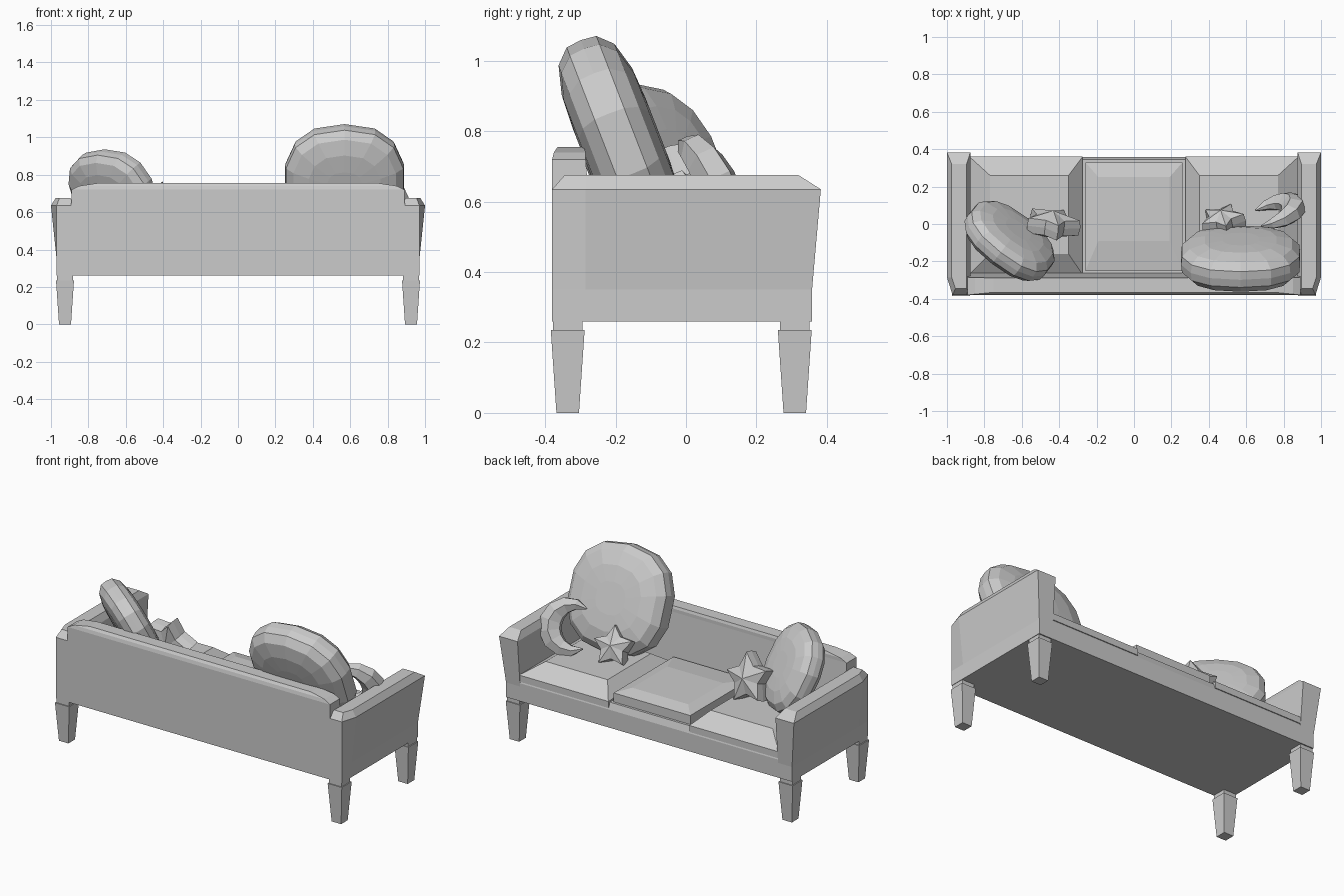
import bpy, bmesh
from math import sin, cos, pi, tau
from mathutils import Vector, Matrix

cube = bpy.data.objects.get("Cube")
if cube:
    bpy.data.objects.remove(cube)

GREY = (0.6, 0.6, 0.6, 1)
fabric = bpy.data.materials.new("grey_fabric")
fabric.use_nodes = True
fabric.diffuse_color = GREY
fabric.node_tree.nodes["Principled BSDF"].inputs["Base Color"].default_value = GREY


def loft(name, rings, matrix=Matrix(), closed=False):
    """Skin a stack of equal-length point rings; cap the ends or join them."""
    bm = bmesh.new()
    loops = [[bm.verts.new(matrix @ Vector(p)) for p in r] for r in rings]
    n = len(loops[0])
    for a, b in zip(loops, loops[1:]):
        for i in range(n):
            j = (i + 1) % n
            bm.faces.new((a[i], a[j], b[j], b[i]))
    bm.faces.new(loops[0])
    bm.faces.new(loops[-1])
    bmesh.ops.remove_doubles(bm, verts=bm.verts, dist=0.0005)
    bmesh.ops.recalc_face_normals(bm, faces=bm.faces)
    mesh = bpy.data.meshes.new(name)
    bm.to_mesh(mesh)
    bm.free()
    mesh.materials.append(fabric)
    obj = bpy.data.objects.new(name, mesh)
    bpy.context.collection.objects.link(obj)
    return obj


def rect(x0, x1, y0, y1, z):
    return [(x0, y0, z), (x1, y0, z), (x1, y1, z), (x0, y1, z)]


def facing(loc, normal, roll=0):
    """Local z looks along the normal, local y points as far up as it can."""
    n = Vector(normal).normalized()
    side = Vector((0, 0, 1)).cross(n).normalized()
    rot = Matrix((side, n.cross(side), n)).transposed().to_4x4()
    return Matrix.Translation(loc) @ rot @ Matrix.Rotation(roll, 4, "Z")


def puff(name, outline, layers, matrix):
    """Pillow whose outline shrinks toward both faces."""
    rings = [[(x * s, y * s, d) for x, y in outline] for s, d in layers]
    loft(name, rings, matrix)


def mirrored(layers):
    return [(s, -d) for s, d in layers] + [(s, d) for s, d in reversed(layers)]


# Seat base and backrest
loft("seat_base", [rect(-.9, .9, -.37, .358, .26), rect(-.9, .9, -.37, .358, .37),
                   rect(-.9, .9, -.37, .345, .41)])
loft("backrest", [rect(-.9, .9, -.38, -.25, .26), rect(-.89, .89, -.38, -.285, .72),
                  rect(-.85, .85, -.375, -.285, .74), rect(-.75, .75, -.365, -.29, .755)])

# Arms flare outward and forward, legs taper below a narrow neck
for side, sx in (("left", 1), ("right", -1)):
    rings = []
    for z, inner, back_x, outer, y0, y1 in (
            (.26, .875, .97, .97, -.38, .358), (.35, .875, .97, .97, -.38, .358),
            (.635, .875, .97, 1, -.38, .383), (.675, .895, .955, .975, -.345, .32)):
        rings.append([(sx * inner, y0, z), (sx * back_x, y0, z), (sx * outer, -.285, z),
                      (sx * outer, y1, z), (sx * inner, y1, z)])
    loft(f"{side}_arm", rings)
    for end, y in (("front", -.336), ("back", .309)):
        x = sx * .925
        rings = [rect(x - w, x + w, y - w, y + w, z) for z, w in
                 ((0, .032), (.235, .048), (.235, .042), (.27, .042))]
        loft(f"{end}_{side}_leg", rings)

# Seat cushions
for side, sx in (("left", 1), ("right", -1)):
    def cushion_ring(inner, outer, y0, y1, z):
        return rect(sx * inner, sx * outer, y0, y1, z)
    loft(f"{side}_seat_cushion", [cushion_ring(.275, .88, -.27, .36, .38),
                                  cushion_ring(.275, .88, -.27, .36, .42),
                                  cushion_ring(.35, .77, -.16, .26, .495)])
loft("middle_seat_cushion", [rect(-.26, .26, -.25, .33, .38), rect(-.26, .26, -.25, .33, .465),
                             rect(-.19, .19, -.09, .25, .485)])


# Round pillows
def rounded(rx, ry, n=14, power=0.82):
    pts = []
    for i in range(n):
        c, s = cos(tau * (i + .5) / n), sin(tau * (i + .5) / n)
        pts.append((rx * abs(c) ** power * (1 if c > 0 else -1),
                    ry * abs(s) ** power * (1 if s > 0 else -1)))
    return pts


round_layers = mirrored([(.3, .112), (.6, .107), (.86, .085), (.985, .045)])
round_layers.insert(4, (1.0, 0))
puff("large_round_pillow", rounded(.325, .315), round_layers,
     facing((.57, -.185, .765), (0, .93, .36)))
small_layers = [(s, d * .78) for s, d in round_layers]
puff("small_round_pillow", rounded(.265, .25), small_layers,
     facing((-.665, -.09, .70), (.54, .70, .44)))


# Star pillows
def star(r):
    return [(-k * sin(pi * i / 5), k * cos(pi * i / 5))
            for i in range(10) for k in [r if i % 2 == 0 else r * .58]]


star_layers = mirrored([(.02, .075), (.96, .042)])
star_layers.insert(2, (1.0, 0))
puff("large_star_pillow", star(.155), star_layers, facing((-.44, 0, .615), (.12, .93, .3), .25))
puff("small_star_pillow", star(.125), star_layers, facing((.475, .01, .565), (-.15, .85, .5), .1))

# Crescent pillow: tapered diamond-like section swept round an arc
sections = []
for i in range(10):
    t = i / 9
    a = -2.15 + 4.3 * t
    fat = sin(pi * t) ** .7 if 0 < t < 1 else .08
    mid, half, deep = .135 - .01 * fat, .06 * fat, .062 * fat
    profile = ((half, -deep * .5), (half, deep * .5), (0, deep),
               (-half, deep * .4), (-half, -deep * .4), (0, -deep))
    sections.append([(-(mid + r) * cos(a), (mid + r) * sin(a), d) for r, d in profile])
loft("crescent_pillow", sections, facing((.735, .055, .635), (-.3, .87, .4)) @ Matrix.Scale(1, 4))
